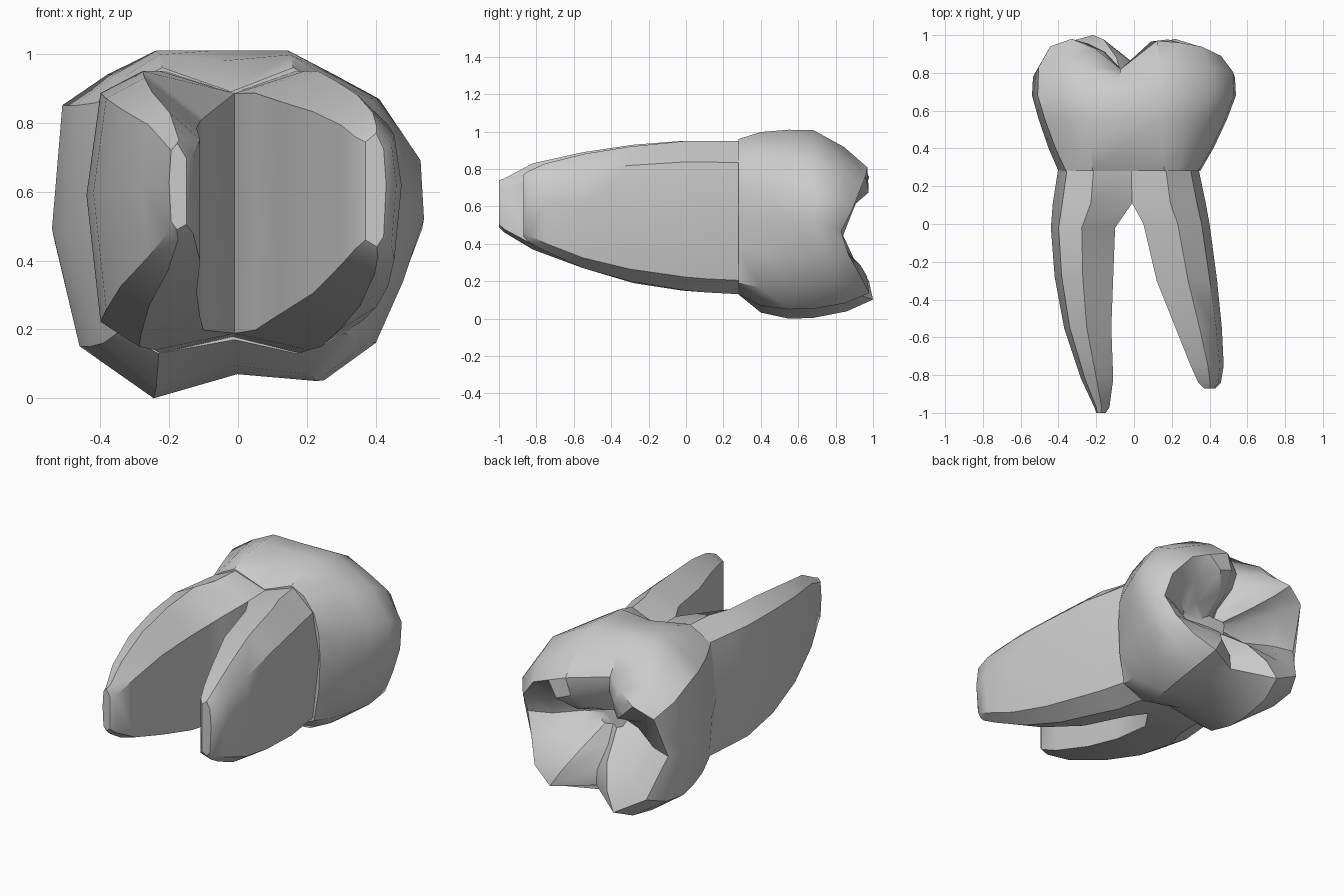
import bpy
import bmesh
import math

default_cube = bpy.data.objects.get("Cube")
if default_cube:
    bpy.data.objects.remove(default_cube, do_unlink=True)

# One plain grey for the whole tooth
grey = bpy.data.materials.new("tooth_grey")
grey.use_nodes = True
colour = (0.6, 0.6, 0.6, 1)
grey.diffuse_color = colour
grey.node_tree.nodes["Principled BSDF"].inputs["Base Color"].default_value = colour


def loft(name, rings):
    """Skin a closed shape over rings of equal length and cap both ends."""
    bm = bmesh.new()
    loops = [[bm.verts.new(point) for point in ring] for ring in rings]
    for lower, upper in zip(loops, loops[1:]):
        count = len(lower)
        for i in range(count):
            j = (i + 1) % count
            bm.faces.new((lower[i], lower[j], upper[j], upper[i]))
    bm.faces.new(loops[0])
    bm.faces.new(loops[-1])
    bmesh.ops.recalc_face_normals(bm, faces=bm.faces)
    mesh = bpy.data.meshes.new(name)
    bm.to_mesh(mesh)
    bm.free()
    mesh.materials.append(grey)
    tooth_part = bpy.data.objects.new(name, mesh)
    bpy.context.collection.objects.link(tooth_part)
    bpy.ops.object.select_all(action="DESELECT")
    tooth_part.select_set(True)
    bpy.context.view_layer.objects.active = tooth_part
    bpy.ops.object.shade_smooth_by_angle(angle=math.radians(38))
    return tooth_part


def mix(start, end, amount):
    return start + (end - start) * amount


# Crown outlines as (x, z): the neck and the widest belt
neck = [(-.22, .96), (-.02, .89), (.16, .96), (.24, .92), (.31, .83), (.34, .72),
        (.35, .57), (.34, .37), (.31, .19), (.17, .13), (-.01, .17), (-.23, .13),
        (-.35, .19), (-.4, .57), (-.36, .88), (-.3, .92)]
belt = [(-.24, 1.01), (-.08, 1.01), (.14, 1.01), (.28, .94), (.41, .87), (.53, .69),
        (.54, .52), (.48, .34), (.4, .16), (.25, .05), (0, .07), (-.25, 0),
        (-.46, .15), (-.54, .49), (-.51, .85), (-.38, .94)]
# Height of the outer rim and of the inner cusp ridges at each outline point
rim = [.93, .82, .97, .96, .94, .89, .83, .87,
       .94, .98, .85, 1, .95, .84, .94, .98]
ridge = [.91, .81, .96, .97, .85, .8, .79, .83,
         .93, .96, .85, .97, .92, .81, .89, .95]

crown_rings = []
# Flaring walls: depth, blend across, blend upward
for y, across, upward in [(.28, 0, 0), (.4, .37, .75), (.55, .74, 1), (.68, 1, .97)]:
    crown_rings.append([(mix(a[0], b[0], across), y, mix(a[1], b[1], upward))
                        for a, b in zip(neck, belt)])
# Shoulder, rim, cusp ridges, basin: scale, scale upward, middle height, depth, cusp strength
for heights, across, upward, middle, depth, cusp in [(rim, .99, .87, .3, .81, .5),
                                                     (rim, .87, .7, .34, .9, 1),
                                                     (ridge, .64, .5, .41, .9, 1.1),
                                                     (ridge, .38, .28, .46, .8, 1.2),
                                                     (ridge, .16, .09, .5, .7, .2)]:
    crown_rings.append([(x * across, depth + (h - .9) * cusp, mix(middle, z, upward))
                        for (x, z), h in zip(belt, heights)])
loft("crown", crown_rings)


def root(name, inner_top, outer_top, stations):
    """Each station gives y, inner x, outer x, bottom z and top z."""
    rings = []
    for y, inner, outer, low, high in stations:
        # Section runs from inner to outer (0 to 1) and bottom to top (0 to 1);
        # the joined trunk keeps a high inner edge
        crest = .92 if y > .05 else inner_top
        section = [(0, .06), (0, crest), (.52, 1), (.88, outer_top),
                   (1, .55), (.88, .09), (.55, 0)]
        rings.append([(mix(inner, outer, u), y, mix(low, high, v)) for u, v in section])
    loft(name, rings)


root("right_root", .83, .92,
     [(.3, -.01, -.4, .13, .95), (.11, -.01, -.43, .14, .95),
      (-.02, -.1, -.44, .15, .95), (-.28, -.11, -.42, .19, .93),
      (-.55, -.12, -.37, .27, .89), (-.82, -.11, -.28, .37, .83),
      (-.97, -.13, -.21, .46, .75), (-1, -.15, -.2, .49, .74)])
root("left_root", .92, .86,
     [(.3, -.02, .34, .13, .95), (.11, -.01, .38, .14, .95),
      (0, .05, .4, .15, .95), (-.3, .12, .44, .2, .92),
      (-.55, .22, .465, .27, .88), (-.75, .3, .475, .36, .83),
      (-.84, .34, .46, .41, .79), (-.87, .37, .43, .44, .77)])
